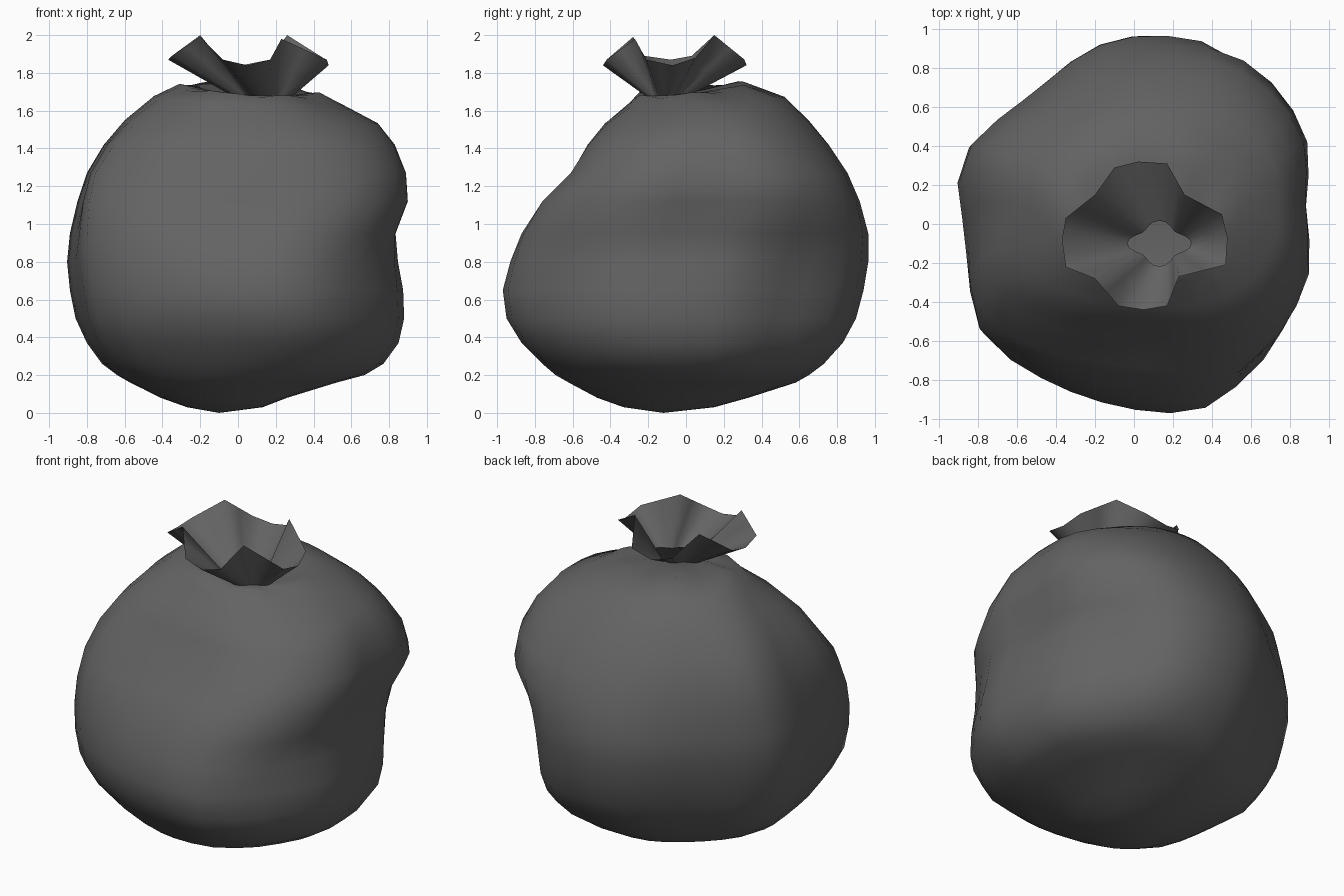
import bpy, bmesh, math
from mathutils import Vector

if "Cube" in bpy.data.objects:
    bpy.data.objects.remove(bpy.data.objects["Cube"])

N = 32
ANG = [2 * math.pi * i / N for i in range(N)]

# dark plastic
dark = bpy.data.materials.new("dark_plastic")
dark.diffuse_color = (.125, .125, .125, 1)
dark.use_nodes = True
dark.node_tree.nodes["Principled BSDF"].inputs["Base Color"].default_value = dark.diffuse_color


def loft(name, rings, pole=None):
    bm = bmesh.new()
    rows = [[bm.verts.new(p) for p in r] for r in rings]
    for a, b in zip(rows, rows[1:]):
        for i in range(N):
            j = (i + 1) % N
            bm.faces.new((a[i], a[j], b[j], b[i]))
    if pole:
        c = bm.verts.new(pole)
        for i in range(N):
            bm.faces.new((c, rows[0][(i + 1) % N], rows[0][i]))
    me = bpy.data.meshes.new(name)
    bm.to_mesh(me)
    bm.free()
    for p in me.polygons:
        p.use_smooth = True
    me.materials.append(dark)
    ob = bpy.data.objects.new(name, me)
    bpy.context.collection.objects.link(ob)
    return ob


# plan outline of the slumped bag at its widest
plan = [(.9, .28), (.88, .43), (.83, .55), (.7, .74), (.53, .89), (.3, .97), (-.1, .95),
        (-.31, .83), (-.54, .64), (-.72, .5), (-.85, .37), (-.91, .23), (-.86, -.15),
        (-.82, -.46), (-.77, -.58), (-.63, -.7), (-.4, -.83), (-.1, -.93), (.15, -.965),
        (.35, -.94), (.47, -.88), (.6, -.77), (.68, -.68), (.83, -.42), (.88, -.3), (.88, .05)]
plan = [Vector((x / .905, y / .967)) for x, y in plan]


def plan_radius(t):
    d = Vector((math.cos(t), math.sin(t)))
    for a, b in zip(plan, plan[1:] + plan[:1]):
        e = b - a
        det = d.x * e.y - d.y * e.x
        if abs(det) > 1e-9:
            r = (a.x * e.y - a.y * e.x) / det
            s = (a.x * d.y - a.y * d.x) / det
            if r > 0 and -1e-6 <= s <= 1 + 1e-6:
                return r
    return 1


SHAPE = [plan_radius(t) for t in ANG]

# side profiles: z, left, right, front, back, plan weight, front squareness, back-right cut
levels = [(.03, -.27, .13, -.33, .15, 0, 2, 0), (.08, -.41, .26, -.47, .33, .2, 2, .03),
          (.16, -.57, .52, -.62, .58, .5, 2, .07), (.2, -.64, .67, -.69, .65, .7, 2, .09),
          (.26, -.72, .77, -.76, .73, .8, 2, .11),
          (.37, -.80, .85, -.87, .83, 1, 2, .13), (.5, -.86, .88, -.95, .90, 1, 2, .14),
          (.65, -.89, .88, -.97, .94, 1, 2, .14), (.80, -.905, .87, -.93, .965, 1, 2.1, .12),
          (.95, -.89, .86, -.87, .965, 1, 2.3, .07), (1.12, -.85, .905, -.76, .92, .9, 2.7, 0),
          (1.27, -.8, .89, -.61, .855, .8, 3, 0), (1.42, -.71, .83, -.52, .755, .6, 2.8, 0),
          (1.54, -.6, .74, -.43, .65, .4, 2.4, 0), (1.65, -.45, .55, -.31, .52, .2, 2, 0)]

# diagonal slump crease on the right side: point, depth, width
crease_path = [(Vector((.8, .45, .85)), .02, .2), (Vector((.88, .1, .93)), .04, .18),
               (Vector((.55, -.7, .7)), .025, .16)]


def crease(p):
    best = 0
    for (a, da, wa), (b, db, wb) in zip(crease_path, crease_path[1:]):
        t = max(0, min(1, (p - a).dot(b - a) / (b - a).length_squared))
        d, w = da + (db - da) * t, wa + (wb - wa) * t
        best = max(best, d * math.exp(-((p - a.lerp(b, t)).length / w) ** 2))
    return p - Vector((p.x, p.y, 0)).normalized() * best


def fit(v, lo, hi):
    a, b = min(v), max(v)
    return [lo + (x - a) / (b - a) * (hi - lo) for x in v]


body = []
for z, l, r, f, b, w, q, cut in levels:
    us, vs = [], []
    for t, s in zip(ANG, SHAPE):
        c, n = math.cos(t), math.sin(t)
        m = (1 + (s - 1) * w) * (1 - cut * math.exp(-((t - .68) / .42) ** 2))
        if n < 0:
            m *= (abs(c) ** q + abs(n) ** q) ** (-1 / q)
        us.append(m * c)
        vs.append(m * n)
    ring = []
    for x, y in zip(fit(us, l, r), fit(vs, f, b)):
        tilt = max(0, (z - 1.5) / .15)
        ring.append(crease(Vector((x, y, z + tilt * (.05 * y - .04 * x)))))
    body.append(ring)

# shoulder dipping into the gathered neck
shoulder, neck = [], []
for t in ANG:
    x, y = .06 + .37 * math.cos(t), .03 + .3 * math.sin(t)
    shoulder.append(Vector((x, y, 1.71 + .1 * y - .06 * x + .01 * math.cos(6 * t))))
    k = 1 + .17 * math.cos(4 * t)
    neck.append(Vector((.13 + .14 * k * math.cos(t), -.1 + .1 * k * math.sin(t), 1.68)))
loft("bag_body", body + [shoulder, neck], (-.1, -.12, 0))

# flared four-lobed ruffle above the tie
rim = [(.48, -.07, 1.84), (.45, .05, 1.88), (.26, .15, 2), (.17, .31, 1.87),
       (.02, .32, 1.84), (-.1, .29, 1.87), (-.2, .15, 2), (-.35, .03, 1.89),
       (-.37, -.08, 1.87), (-.35, -.22, 1.89), (-.2, -.28, 1.99), (-.08, -.42, 1.87),
       (.05, -.44, 1.84), (.17, -.42, 1.87), (.23, -.27, 1.98), (.47, -.21, 1.87)]
rim = [Vector(p) for p in rim]
top = []
for a, b in zip(rim, rim[1:] + rim[:1]):
    top += [a, a.lerp(b, .5)]
loft("neck_ruffle", [neck, [n.lerp(t, .5) for n, t in zip(neck, top)], top])
